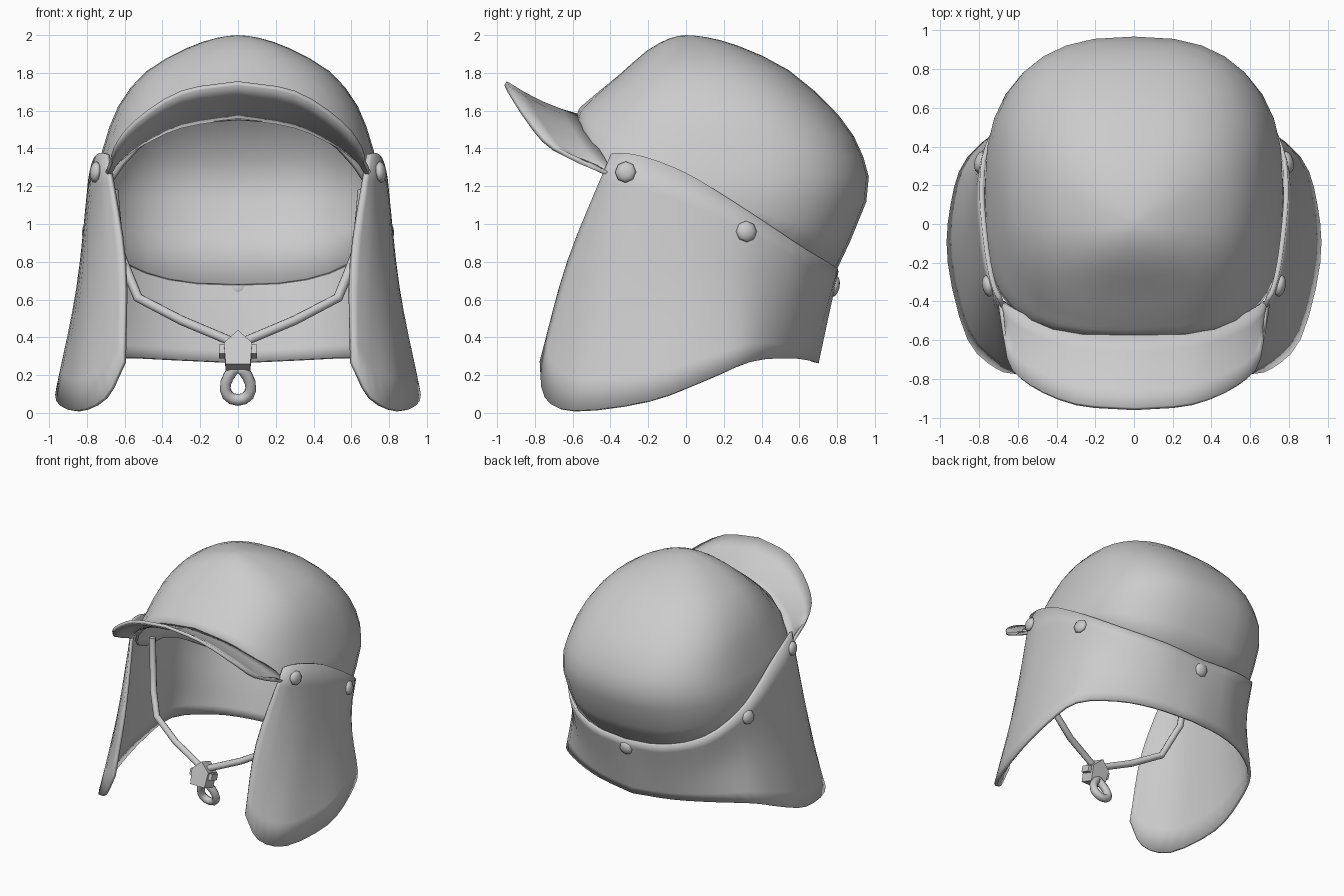
import bpy, bmesh, math
from mathutils import Vector

cube = bpy.data.objects.get("Cube")
if cube:
    bpy.data.objects.remove(cube)

grey = bpy.data.materials.new("plain grey")
grey.use_nodes = True
COLOUR = (0.6, 0.6, 0.6, 1)
grey.diffuse_color = COLOUR
grey.node_tree.nodes["Principled BSDF"].inputs["Base Color"].default_value = COLOUR


def spline(points, steps):
    """Smooth path through the points (Catmull-Rom)."""
    p = [Vector(q) for q in points]
    p = [2 * p[0] - p[1]] + p + [2 * p[-1] - p[-2]]
    out = []
    for a, b, c, d in zip(p, p[1:], p[2:], p[3:]):
        for k in range(steps):
            t = k / steps
            out.append(b + (c - a) * t / 2 + (a * 2 - b * 5 + c * 4 - d) * t * t / 2
                       + (b * 3 - a - c * 3 + d) * t ** 3 / 2)
    return out + [p[-2]]


def finish(name, bm, thickness=0, angle=40):
    bmesh.ops.remove_doubles(bm, verts=bm.verts, dist=0.0005)
    bmesh.ops.recalc_face_normals(bm, faces=bm.faces)
    mesh = bpy.data.meshes.new(name)
    bm.to_mesh(mesh)
    bm.free()
    mesh.materials.append(grey)
    ob = bpy.data.objects.new(name, mesh)
    bpy.context.collection.objects.link(ob)
    if thickness:
        mod = ob.modifiers.new("thickness", 'SOLIDIFY')
        mod.thickness = thickness
        mod.offset = 0
    bpy.ops.object.select_all(action='DESELECT')
    ob.select_set(True)
    bpy.context.view_layer.objects.active = ob
    bpy.ops.object.shade_smooth_by_angle(angle=math.radians(angle))
    return ob


def loft(name, rows, closed=False, thickness=0.025):
    bm = bmesh.new()
    grid = [[bm.verts.new(p) for p in row] for row in rows]
    for r, s in zip(grid, grid[1:]):
        for i in range(len(r) if closed else len(r) - 1):
            j = (i + 1) % len(r)
            bm.faces.new((r[i], r[j], s[j], s[i]))
    return finish(name, bm, thickness)


def mirrored(path):
    """Full path from a half path that ends on the centre line."""
    return path + [Vector((-p.x, p.y, p.z)) for p in reversed(path[:-1])]


def tube(name, points, radius, cyclic=False):
    cu = bpy.data.curves.new(name, 'CURVE')
    cu.dimensions = '3D'
    cu.bevel_depth = radius
    cu.bevel_resolution = 2
    cu.use_fill_caps = True
    sp = cu.splines.new('POLY')
    sp.points.add(len(points) - 1)
    for q, p in zip(sp.points, points):
        q.co = (*p, 1)
    sp.use_cyclic_u = cyclic
    sp.use_smooth = True
    cu.materials.append(grey)
    ob = bpy.data.objects.new(name, cu)
    bpy.context.collection.objects.link(ob)


# Crown: tilted rounded rings, each as front y, z / side x, z / back y, z / front and back squareness
rings = [((0, 1.99), (0, 1.99), (0, 1.99), 2.3, 2.4),
         ((-.08, 1.975), (.11, 1.975), (.1, 1.98), 2.3, 2.4),
         ((-.2, 1.91), (.27, 1.92), (.27, 1.935), 2.3, 2.4),
         ((-.35, 1.78), (.48, 1.8), (.54, 1.805), 2.4, 2.5),
         ((-.46, 1.69), (.625, 1.62), (.8, 1.57), 2.6, 2.5),
         ((-.53, 1.63), (.705, 1.4), (.93, 1.35), 2.8, 2.6),
         ((-.56, 1.6), (.76, 1.18), (.945, 1.12), 3, 2.5),
         ((-.57, 1.55), (.76, 1.05), (.75, .68), 3.2, 2.6)]


def ring(index, segments=32):
    (fy, fz), (w, sz), (by, bz), front, back = rings[index]
    row = []
    for k in range(segments):
        a = math.tau * k / segments
        at_back = math.cos(a) > 0
        power = 2 / (back if at_back else front)
        c, s = (math.copysign(abs(f) ** power, f) for f in (math.cos(a), math.sin(a)))
        rise = (bz - sz) * abs(c) ** 1.3 if at_back else (fz - sz) * abs(c) ** 3
        row.append(Vector((w * s, (fy + by) / 2 + c * (by - fy) / 2, sz + rise)))
    return row


columns = zip(*[ring(i) for i in range(len(rings))])
loft("crown", list(zip(*[spline(c, 2) for c in columns])), closed=True, thickness=0.02)

# Visor: inner and outer edge, joined by a slightly hollow sweep
inner = spline([(.68, -.4, 1.28), (.63, -.43, 1.34), (.5, -.49, 1.43),
                (.3, -.54, 1.52), (0, -.57, 1.57)], 3)
outer = spline([(.69, -.41, 1.28), (.65, -.7, 1.4), (.54, -.83, 1.54),
                (.3, -.93, 1.695), (0, -.955, 1.745)], 3)
sweep = []
for k in range(5):
    t = k / 4
    sag = Vector((0, 0, -0.08 * t * (1 - t)))
    sweep.append(mirrored([a.lerp(b, t) + sag for a, b in zip(inner, outer)]))
loft("visor", sweep)

# Neck flap: top, middle and bottom lines from the front edge to the back centre
flap_lines = [
    [(.69, -.39, 1.37), (.72, -.33, 1.375), (.75, -.2, 1.35), (.775, 0, 1.27), (.785, .2, 1.15),
     (.757, .4, 1.02), (.62, .625, .87), (.33, .775, .78), (0, .795, .75)],
    [(.6, -.62, .8), (.7, -.54, .73), (.8, -.36, .68), (.84, -.1, .66), (.835, .14, .66),
     (.77, .365, .65), (.59, .57, .57), (.32, .7, .52), (0, .74, .5)],
    [(.6, -.765, .27), (.7, -.74, .08), (.85, -.59, .01), (.95, -.2, .06), (.935, .1, .17),
     (.85, .34, .27), (.6, .53, .29), (.32, .64, .28), (0, .69, .265)]]
smooth_lines = [mirrored(spline(line, 3)) for line in flap_lines]
loft("neck_flap", list(zip(*[spline(c, 4) for c in zip(*smooth_lines)])))


# Rivets: flattened balls facing outwards
def rivet(name, place, facing):
    bm = bmesh.new()
    bmesh.ops.create_uvsphere(bm, u_segments=8, v_segments=6, radius=0.057)
    bmesh.ops.scale(bm, vec=(1, 1, 0.5), verts=bm.verts)
    ob = finish(name, bm, angle=60)
    ob.location = place
    ob.rotation_euler = Vector(facing).to_track_quat('Z', 'Y').to_euler()


for side, label in ((1, "left"), (-1, "right")):
    rivet(label + "_front_rivet", (side * .755, -.32, 1.275), (side, -.2, .1))
    rivet(label + "_side_rivet", (side * .795, .32, .96), (side, .25, .1))
    # Chin cord running down to the toggle
    tube(label + "_chin_cord", [(side * x, y, z) for x, y, z in (
        (.66, -.18, 1.18), (.63, -.21, .86), (.6, -.25, .78), (.53, -.31, .61),
        (.3, -.39, .49), (.05, -.44, .385), (.01, -.45, .35))], 0.026)
rivet("back_rivet", (0, .785, .67), (0, 1, -.2))

# Cord toggle: arrow-shaped block with a cross bar, leaning forward at the bottom
LEAN = math.radians(-18)
bm = bmesh.new()
half = [(0, .1), (.075, .03), (.065, -.09)]
outline = half + [(-x, z) for x, z in reversed(half[1:])]
face = bm.faces.new([bm.verts.new((x, -.06, z)) for x, z in outline])
new = bmesh.ops.extrude_face_region(bm, geom=[face])["geom"]
bmesh.ops.translate(bm, vec=(0, .12, 0), verts=[v for v in new if isinstance(v, bmesh.types.BMVert)])
toggle = finish("toggle", bm, angle=30)

bm = bmesh.new()
bmesh.ops.create_cube(bm, size=1)
bmesh.ops.scale(bm, vec=(.2, .08, .05), verts=bm.verts)
toggle_bar = finish("toggle_bar", bm, angle=30)
for ob in (toggle, toggle_bar):
    ob.location = (0, -.45, .325)
    ob.rotation_euler.x = LEAN

# Cord loop: teardrop hanging under the toggle
loop = []
for k in range(16):
    a = math.tau * k / 16
    width = 0.085 * math.sin(a) * math.sin(a / 2) ** 0.8
    drop = .092 * math.cos(a) - .165
    loop.append((width, -.45 - drop * math.tan(LEAN) * -1, .325 + drop))
tube("cord_loop", loop, 0.031, cyclic=True)
